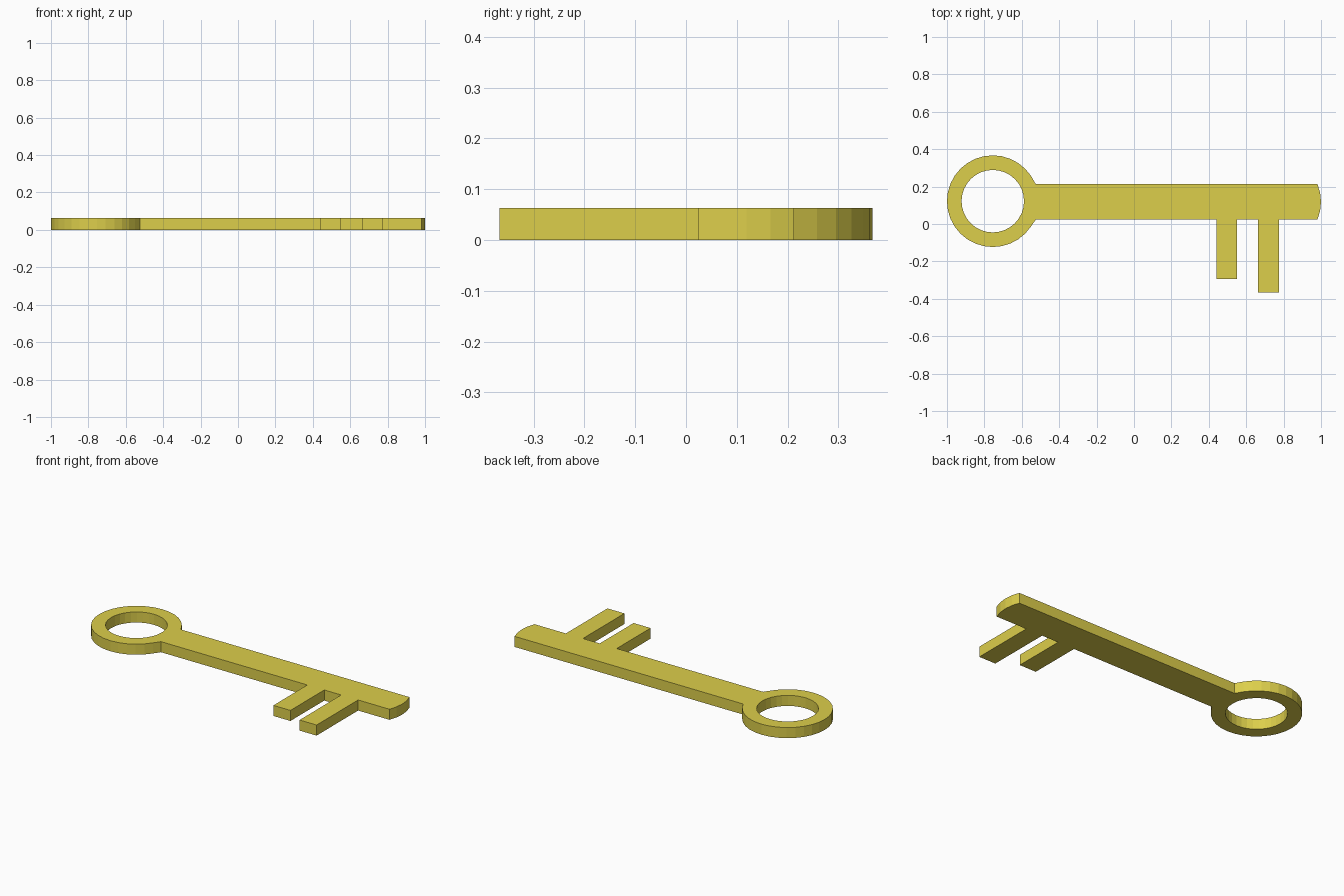
import bpy
from math import sin, cos, radians

if "Cube" in bpy.data.objects:
    bpy.data.objects.remove(bpy.data.objects["Cube"])

THICK = 0.063
RING, TIP = (-0.755, 0.122), (0.755, 0.119)
R_OUT, R_HOLE = 0.245, 0.167
SHAFT_LOW, SHAFT_HIGH = 0.024, 0.213
STEP = 11.25  # 32-sided circles


def arc(center, radius, start, count):
    """Points on a circle, counter-clockwise from a start angle in degrees."""
    angles = [radians(start + STEP * i) for i in range(count)]
    return [(center[0] + radius * cos(a), center[1] + radius * sin(a)) for a in angles]


def tooth(x0, x1, bottom):
    return [(x0, SHAFT_LOW), (x0, bottom), (x1, bottom), (x1, SHAFT_LOW)]


# Outline: ring bow, lower shaft edge with teeth, rounded tip
outline = [(-0.525, SHAFT_HIGH)]
outline += arc(RING, R_OUT, 33.75, 27)
outline += [(-0.525, SHAFT_LOW)]
outline += tooth(0.44, 0.552, -0.295)
outline += tooth(0.663, 0.775, -0.367)
outline += [(0.981, SHAFT_LOW)] + arc(TIP, R_OUT, -STEP, 3) + [(0.981, SHAFT_HIGH)]
hole = arc(RING, R_HOLE, 0, 32)

# Extruded flat profile with the bow hole
curve = bpy.data.curves.new("key", "CURVE")
curve.dimensions = "2D"
curve.fill_mode = "BOTH"
curve.extrude = THICK / 2
for loop in (outline, hole):
    spline = curve.splines.new("POLY")
    spline.points.add(len(loop) - 1)
    for point, (x, y) in zip(spline.points, loop):
        point.co = (x, y, 0, 1)
    spline.use_cyclic_u = True

key = bpy.data.objects.new("key", curve)
bpy.context.collection.objects.link(key)
key.location.z = THICK / 2

# Yellow brass
brass = bpy.data.materials.new("brass")
brass.diffuse_color = (0.72, 0.62, 0.07, 1)
brass.use_nodes = True
brass.node_tree.nodes["Principled BSDF"].inputs["Base Color"].default_value = brass.diffuse_color
curve.materials.append(brass)

# Turn into a flat-shaded mesh
bpy.context.view_layer.objects.active = key
key.select_set(True)
bpy.ops.object.convert(target="MESH")
bpy.ops.object.shade_flat()
